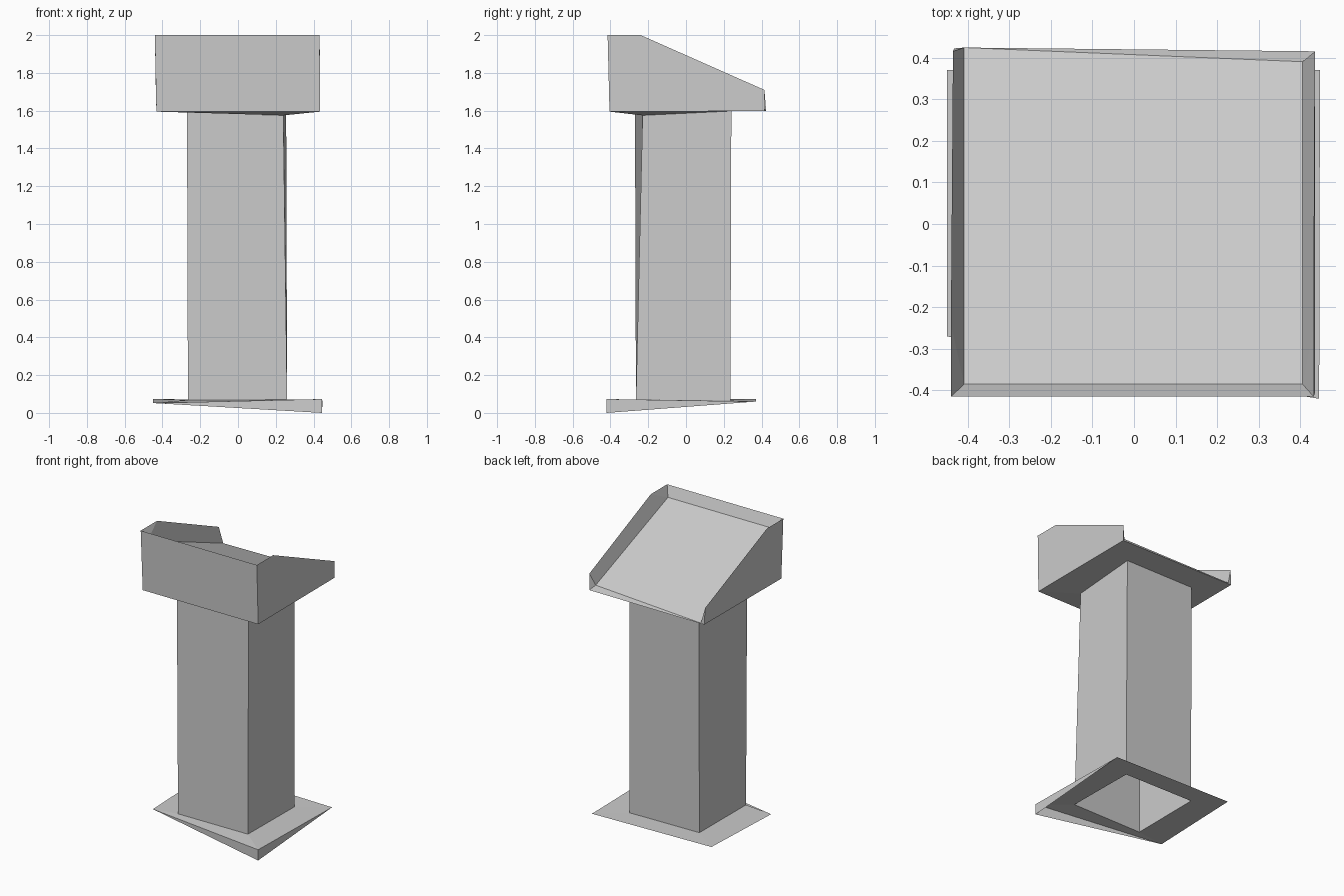
import bpy, bmesh
from mathutils import Vector

if "Cube" in bpy.data.objects:
    bpy.data.objects.remove(bpy.data.objects["Cube"])


def make_object(name, polygons):
    """Sheet-built part: polygons given as lists of corner points."""
    bm = bmesh.new()
    for poly in polygons:
        bm.faces.new([bm.verts.new(p) for p in poly])
    bmesh.ops.remove_doubles(bm, verts=bm.verts, dist=0.0005)
    bmesh.ops.recalc_face_normals(bm, faces=bm.faces)
    mesh = bpy.data.meshes.new(name)
    bm.to_mesh(mesh)
    bm.free()
    obj = bpy.data.objects.new(name, mesh)
    bpy.context.collection.objects.link(obj)
    return obj


def bridge(a, b):
    """Quads joining two closed loops with equal corner counts."""
    n = len(a)
    return [[a[i], a[(i + 1) % n], b[(i + 1) % n], b[i]] for i in range(n)]


# Four-corner loops, ordered front-left, front-right, back-right, back-left
post_low = [(-.265, -.265, .068), (.26, -.265, .07), (.26, .235, .065), (-.265, .235, .07)]
post_top = [(-.27, -.27, 1.595), (.24, -.23, 1.575), (.255, .24, 1.598), (-.265, .24, 1.598)]
foot = [(-.45, -.27, .052), (.445, -.42, .073), (.447, .37, .06), (-.45, .37, .074)]
head_low = [(-.432, -.405, 1.595), (.435, -.405, 1.595), (.435, .415, 1.598), (-.432, .422, 1.598)]
desk = [(-.408, -.385, 1.93), (.405, -.385, 1.93), (.405, .39, 1.63), (-.408, .424, 1.603)]

# Hollow column
make_object("column", bridge(post_low, post_top))

# Base plate with column opening and tapering skirts meeting at one corner
tip = (.445, -.42, 0)
make_object("base_plate", bridge(foot, post_low)
            + [[foot[0], tip, foot[1]], [foot[1], tip, foot[2]]])

# Head: side rims run from front top, along the level part, down to the back
rims = {s: [(x, -.415, 2.0), (x, -.24, 2.0), (s * .435, .415, 1.71)]
        for s, x in ((-1, -.44), (1, .432))}
faces = bridge(head_low, post_top)
faces.append(desk)
faces.append([desk[3], desk[2], head_low[2], head_low[3]])
faces.append([head_low[0], head_low[1], rims[1][0], rims[-1][0]])
faces.append([desk[0], desk[1], rims[1][0], rims[-1][0]])
for s, f, b in ((-1, 0, 3), (1, 1, 2)):
    top, mid, end = rims[s]
    # Outer side panel
    faces.append([head_low[f], top, mid, end, head_low[b]])
    # Inner side wall down to the sloped desk
    faces += [[top, mid, desk[f]], [mid, end, desk[b], desk[f]],
              [end, head_low[b], desk[b]]]
make_object("lectern_head", faces)
